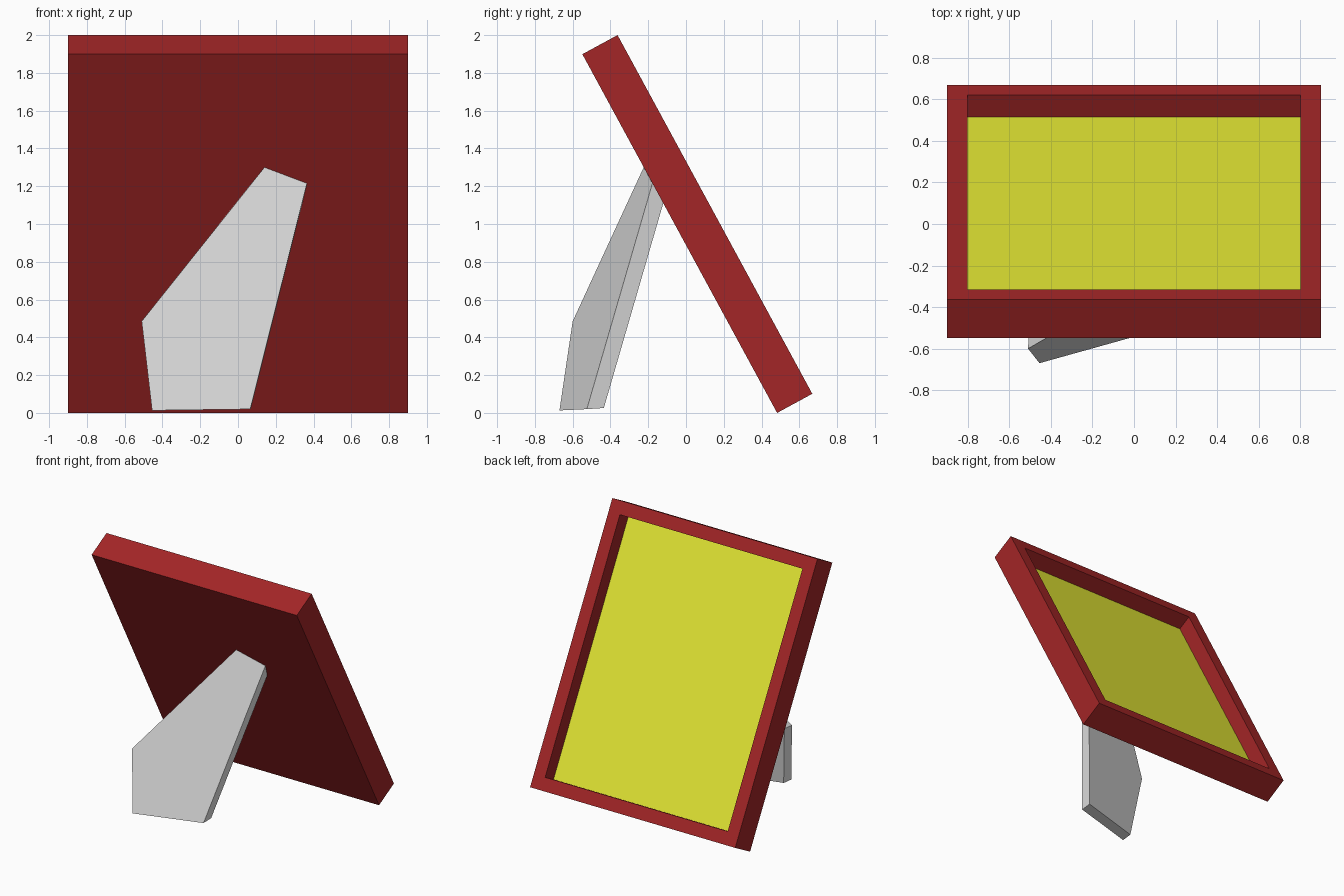
import bpy, bmesh, math
from mathutils import Matrix, Vector

cube = bpy.data.objects.get("Cube")
if cube:
    bpy.data.objects.remove(cube, do_unlink=True)


def material(name, rgb):
    mat = bpy.data.materials.new(name)
    mat.use_nodes = True
    mat.diffuse_color = (*rgb, 1)
    mat.node_tree.nodes["Principled BSDF"].inputs["Base Color"].default_value = (*rgb, 1)
    return mat


def finish(name, bm, mats):
    bmesh.ops.recalc_face_normals(bm, faces=bm.faces)
    mesh = bpy.data.meshes.new(name)
    bm.to_mesh(mesh)
    bm.free()
    for mat in mats:
        mesh.materials.append(mat)
    obj = bpy.data.objects.new(name, mesh)
    bpy.context.collection.objects.link(obj)
    return obj


red = material("dark red", (0.366, 0.019, 0.02))
yellow = material("yellow", (0.79, 0.82, 0.035))
grey = material("light grey", (0.8, 0.8, 0.8))

# Frame: a leaning slab with a recessed picture panel
WIDTH, LENGTH, THICK, BORDER, RECESS = 1.8, 2.161, 0.212, 0.14, 0.12
bm = bmesh.new()
bmesh.ops.create_cube(bm, size=1, matrix=Matrix.Diagonal((WIDTH, LENGTH, THICK, 1)))
bm.normal_update()
panel = max(bm.faces, key=lambda f: f.calc_center_median().z)
bmesh.ops.inset_individual(bm, faces=[panel], thickness=BORDER)
walls = bmesh.ops.extrude_discrete_faces(bm, faces=[panel])
panel = walls["faces"][0]
bmesh.ops.translate(bm, verts=panel.verts, vec=(0, 0, -RECESS))
panel.material_index = 1
frame = finish("picture_frame", bm, [red, yellow])
frame.location = (0, 0.06, 1)
frame.rotation_euler.x = math.radians(-61.5)

# Stand: a five-sided board propping the frame from behind
outline = [(-0.51, -0.6, 0.485), (0.14, -0.224, 1.3), (0.365, -0.178, 1.215),
           (0.065, -0.525, 0.02), (-0.455, -0.67, 0.013)]
bm = bmesh.new()
face = bm.faces.new([bm.verts.new(p) for p in outline])
extruded = bmesh.ops.extrude_face_region(bm, geom=[face], use_keep_orig=True)
back = [g for g in extruded["geom"] if isinstance(g, bmesh.types.BMVert)]
bmesh.ops.translate(bm, verts=back, vec=Vector((0.004, 0.09, 0.006)))
finish("support_stand", bm, [grey])
